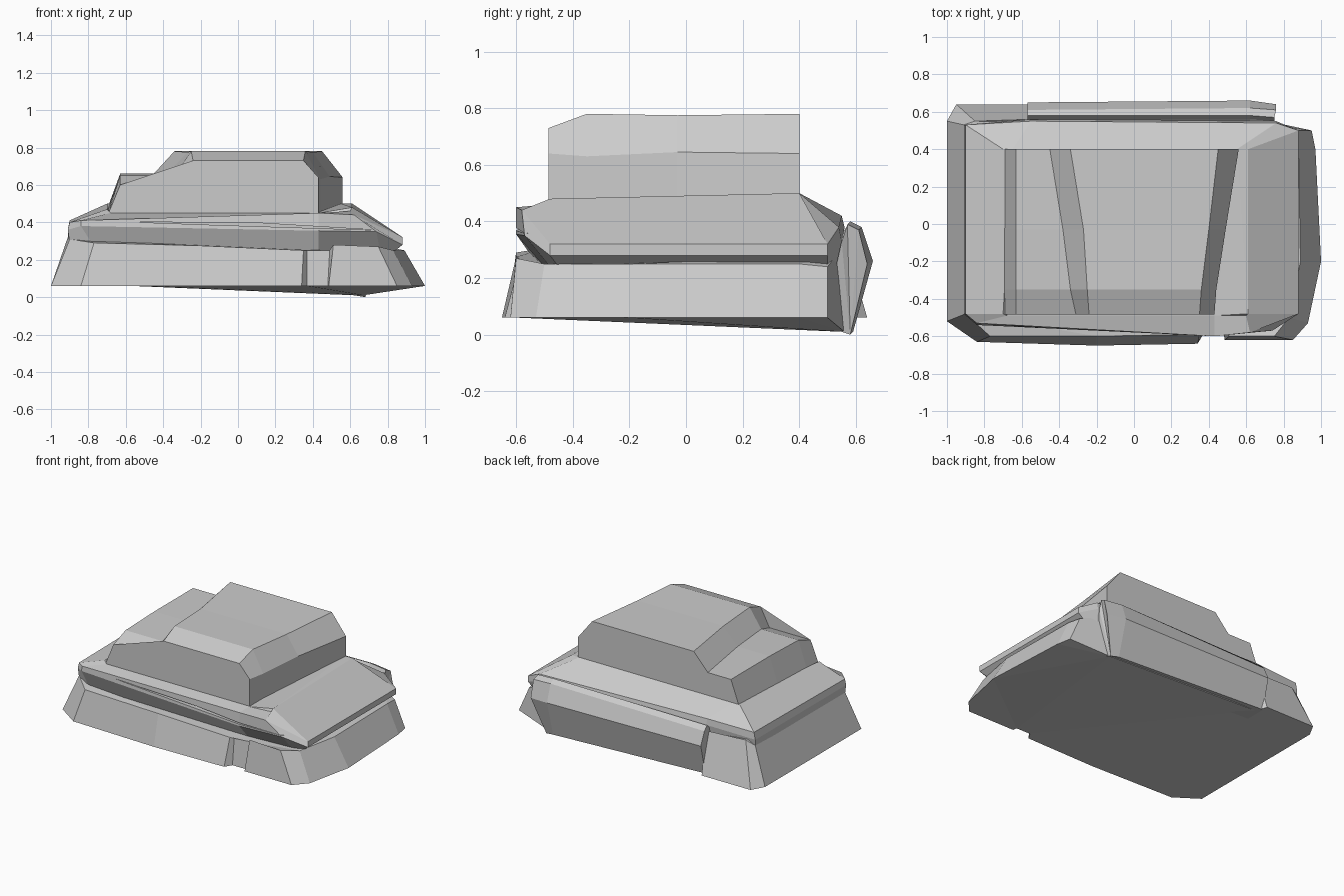
import bpy, bmesh


def loft(name, rings):
    """Closed flat-shaded body through rings with equal point counts."""
    bm = bmesh.new()
    vs = [[bm.verts.new(p) for p in r] for r in rings]
    n = len(rings[0])
    for a, b in zip(vs, vs[1:]):
        for i in range(n):
            j = (i + 1) % n
            bm.faces.new((a[i], a[j], b[j], b[i]))
    caps = [bm.faces.new(vs[0][::-1]), bm.faces.new(vs[-1])]
    bmesh.ops.triangulate(bm, faces=caps)
    bmesh.ops.recalc_face_normals(bm, faces=bm.faces[:])
    me = bpy.data.meshes.new(name)
    bm.to_mesh(me)
    bm.free()
    ob = bpy.data.objects.new(name, me)
    bpy.context.collection.objects.link(ob)
    return ob


def at_y(y, pts):
    return [(x, y, z) for x, z in pts]


def at_x(x, pts):
    return [(x, y, z) for y, z in pts]


# Flared lower skirt: foot outline and narrower top outline, notched in front
foot = [(-1, -.52), (-.84, -.63), (-.2, -.65), (.34, -.64), (.37, -.59), (.48, -.59),
        (.485, -.62), (.85, -.62), (.93, -.53), (1, -.2), (.97, .4), (.95, .5),
        (.67, .56), (-.54, .56), (-.57, .64), (-.95, .64), (-1, .55)]
rim = [(-.9, -.48, .31), (-.77, -.6, .29), (-.2, -.6, .275), (.35, -.59, .25),
       (.37, -.57, .25), (.49, -.57, .25), (.51, -.6, .28), (.75, -.6, .27),
       (.83, -.5, .25), (.89, -.2, .25), (.88, .4, .25), (.87, .5, .24),
       (.75, .53, .28), (-.5, .54, .32), (-.55, .56, .34), (-.85, .55, .35),
       (-.91, .53, .32)]
loft("lower_skirt", [[(x, y, 0.01 if x == .67 else .06) for x, y in foot], rim])

# Middle deck: recessed neck, overhanging lip, sloped top
deck = loft("middle_deck", [
    [(-.9, -.48, .29), (-.77, -.54, .27), (.43, -.5, .24), (.76, -.48, .24), (.83, -.45, .24),
     (.83, .5, .24), (.75, .53, .24), (-.55, .54, .3), (-.91, .53, .3)],
    [(-.91, -.48, .36), (-.84, -.54, .38), (.43, -.6, .355), (.74, -.57, .35), (.88, -.48, .28),
     (.88, .5, .28), (.76, .55, .33), (-.55, .56, .38), (-.91, .53, .36)],
    [(-.9, -.48, .4), (-.84, -.53, .41), (.43, -.6, .45), (.62, -.58, .44), (.88, -.48, .32),
     (.88, .5, .32), (.76, .54, .38), (-.55, .55, .42), (-.9, .53, .41)],
    [(-.7, -.48, .47), (-.68, -.49, .45), (.43, -.49, .45), (.6, -.49, .46), (.61, -.48, .48),
     (.61, .4, .5), (.55, .4, .5), (-.65, .4, .5), (-.7, .4, .5)]])

# Thin slit along the front lip
slit = [(-.57, .402), (-.1, .385), (.75, .358), (.1, .397)]
cutter = loft("slit_cutter", [at_y(-.7, slit), at_y(-.52, slit)])
cutter.hide_render = True
cutter.hide_viewport = True
cut = deck.modifiers.new("slit", 'BOOLEAN')
cut.operation = 'DIFFERENCE'
cut.solver = 'EXACT'
cut.object = cutter

# Stepped cabin: cross-sections from front to back
loft("stepped_cabin", [
    at_y(-.485, [(-.7, .43), (-.63, .6), (-.31, .6), (-.24, .73), (.35, .73), (.43, .64), (.43, .43)]),
    at_y(-.35, [(-.7, .45), (-.63, .65), (-.34, .65), (-.25, .78), (.36, .78), (.44, .63), (.44, .43)]),
    at_y(-.03, [(-.7, .46), (-.63, .66), (-.38, .66), (-.27, .775), (.4, .775), (.49, .645), (.49, .43)]),
    at_y(.4, [(-.7, .47), (-.63, .66), (-.45, .66), (-.34, .78), (.45, .78), (.56, .64), (.56, .43)])])

# Ridged rear side panel, dipping toward its right end
loft("rear_panel", [
    at_x(-.57, [(.5, .3), (.56, .37), (.58, .39), (.61, .36), (.65, .27), (.6, .06), (.45, .06)]),
    at_x(.62, [(.5, .3), (.56, .35), (.58, .4), (.62, .38), (.66, .26), (.59, .01), (.4, .05)]),
    [(.75, .5, .3), (.75, .55, .33), (.75, .57, .39), (.76, .61, .37), (.76, .64, .25),
     (.68, .58, 0), (.7, .4, .06)]])
